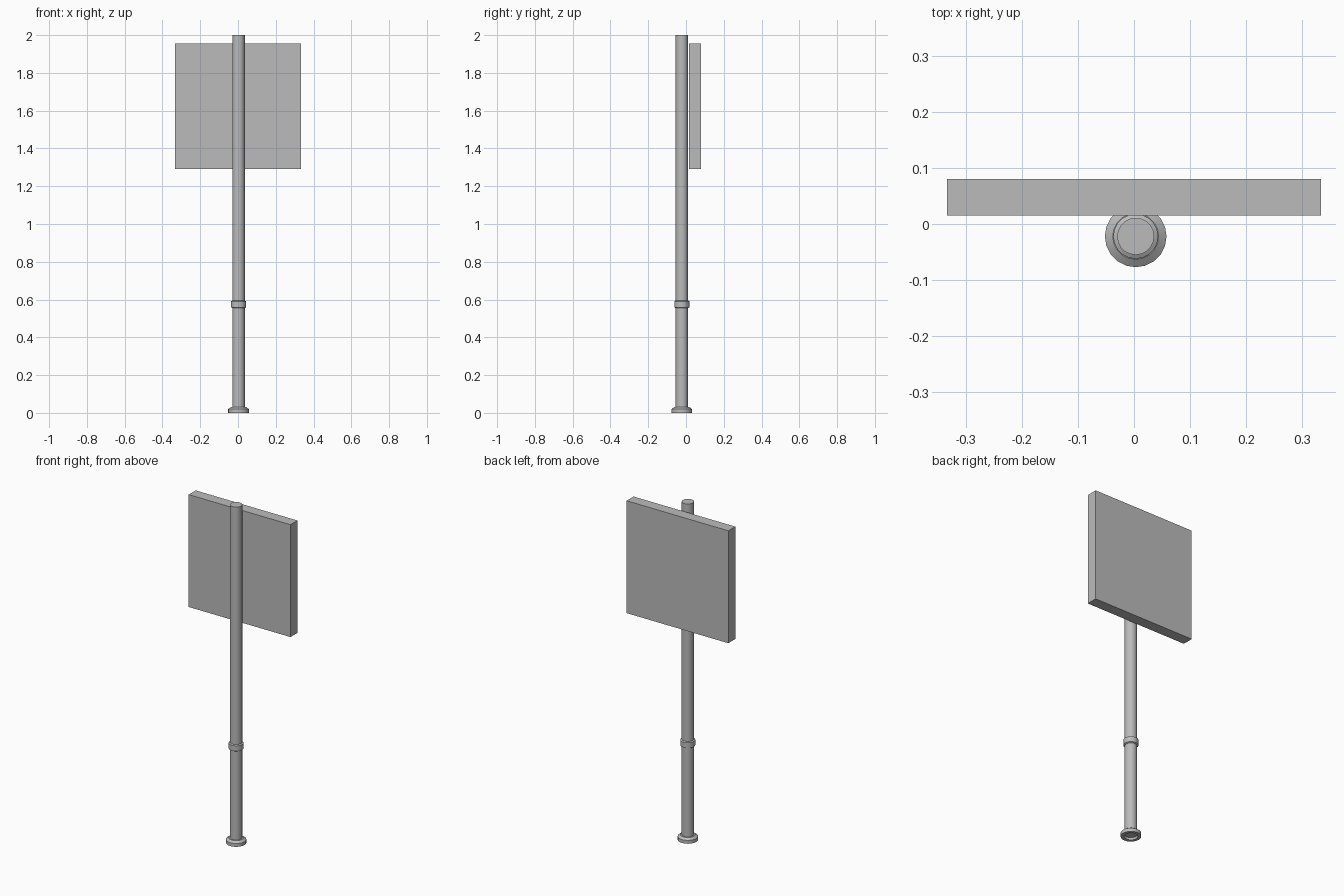
import bpy, bmesh, math

cube = bpy.data.objects.get("Cube")
if cube:
    bpy.data.objects.remove(cube, do_unlink=True)

AXIS = (0.003, -0.022)
SIDES = 20

grey = bpy.data.materials.new("painted grey metal")
grey.use_nodes = True
COLOUR = (0.5, 0.5, 0.5, 1)
grey.diffuse_color = COLOUR
grey.node_tree.nodes["Principled BSDF"].inputs["Base Color"].default_value = COLOUR


def finish(name, bm):
    bmesh.ops.recalc_face_normals(bm, faces=bm.faces[:])
    mesh = bpy.data.meshes.new(name)
    bm.to_mesh(mesh)
    bm.free()
    mesh.materials.append(grey)
    obj = bpy.data.objects.new(name, mesh)
    bpy.context.collection.objects.link(obj)
    return obj


def turned(name, profile):
    """Spin a closed (radius, height) profile around the pole axis."""
    bm = bmesh.new()
    verts = [bm.verts.new((AXIS[0] + r, AXIS[1], z)) for r, z in profile]
    edges = [bm.edges.new(p) for p in zip(verts, verts[1:])]
    bmesh.ops.spin(bm, geom=verts + edges, cent=(*AXIS, 0), axis=(0, 0, 1),
                   angle=math.tau, steps=SIDES, use_duplicate=False)
    bmesh.ops.remove_doubles(bm, verts=bm.verts[:], dist=1e-5)
    obj = finish(name, bm)
    bpy.ops.object.select_all(action="DESELECT")
    obj.select_set(True)
    bpy.context.view_layer.objects.active = obj
    bpy.ops.object.shade_smooth_by_angle(angle=math.radians(30))
    return obj


# Upright pole
turned("pole", [(0, 0.012), (0.033, 0.012), (0.033, 2), (0, 2)])

# Joint collar with chamfered rims
turned("collar", [(0.033, 0.555), (0.040, 0.559), (0.040, 0.591), (0.033, 0.595)])

# Foot flange, hollow underneath and sloped on top
turned("foot_flange", [(0.033, 0.012), (0.037, 0), (0.055, 0), (0.055, 0.02),
                       (0.041, 0.03), (0.033, 0.03)])

# Square sign board behind the pole
bm = bmesh.new()
bmesh.ops.create_cube(bm, size=1)
bmesh.ops.scale(bm, vec=(0.666, 0.065, 0.665), verts=bm.verts[:])
bmesh.ops.translate(bm, vec=(0, 0.0475, 1.6225), verts=bm.verts[:])
finish("sign_board", bm)
